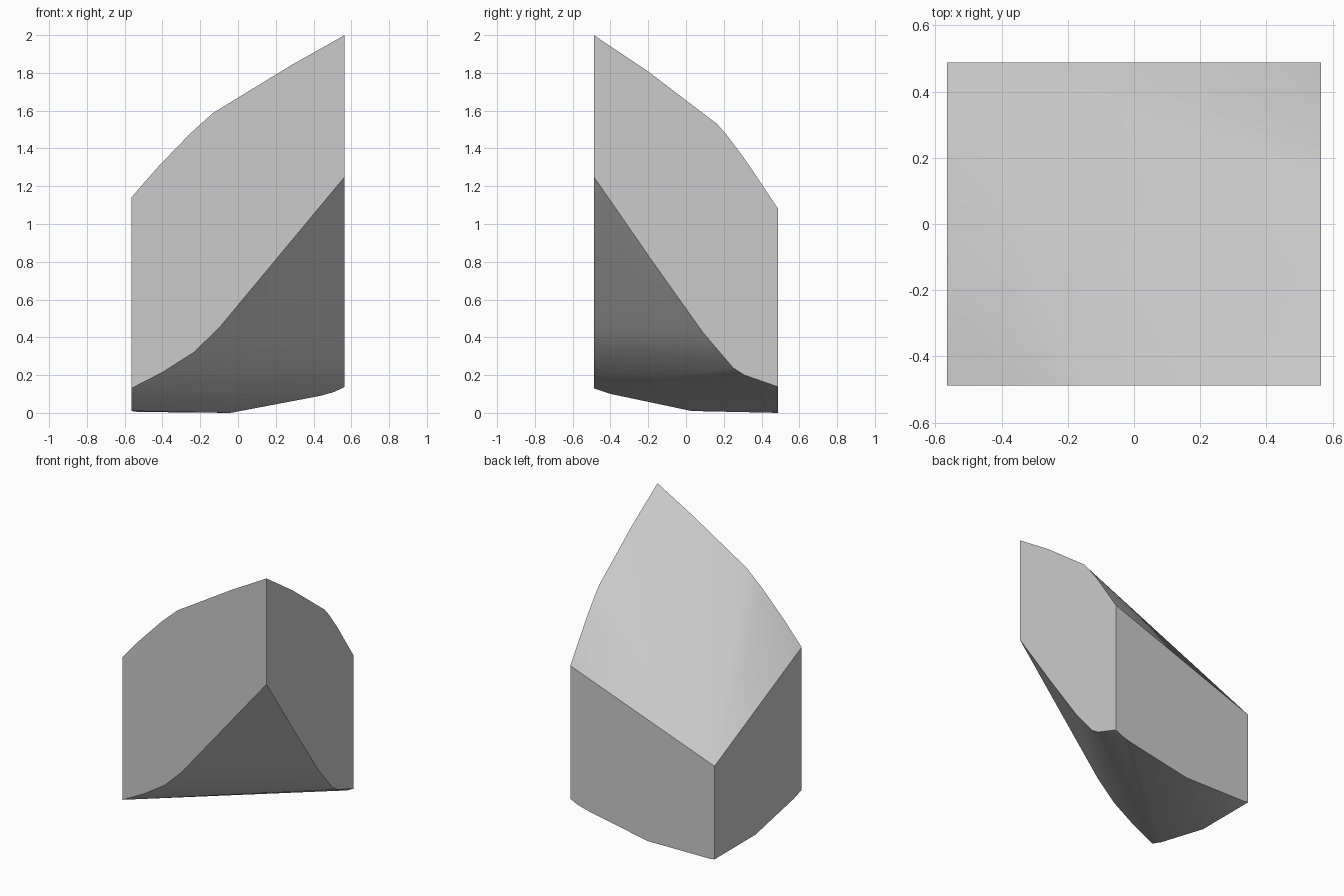
import bpy, bmesh, math

cube = bpy.data.objects.get("Cube")
if cube:
    bpy.data.objects.remove(cube, do_unlink=True)

X, Y = 0.565, 0.488  # half width and half depth

# Outlines on the four upright sides: (position along side, height)
front_edge = [(-X, 1.14), (-0.43, 1.295), (-0.254, 1.478), (-0.132, 1.588), (0.286, 1.843), (X, 2.0),
              (-X, 0.13), (-0.4, 0.215), (-0.235, 0.32), (-0.1, 0.45), (X, 1.25)]
right_edge = [(-0.2, 1.807), (0.164, 1.53), (0.21, 1.478), (0.307, 1.35), (Y, 1.08),
              (-0.18, 0.805), (0.09, 0.425), (0.25, 0.238), (0.31, 0.2), (Y, 0.138)]
back_edge = [(-X, 0.67), (-X, 0.01), (-0.53, 0.005), (-0.04, 0.0), (0.434, 0.09), (0.51, 0.111)]
left_edge = [(-0.397, 0.1), (0.03, 0.01)]

points = [(x, -Y, z) for x, z in front_edge]
points += [(X, y, z) for y, z in right_edge]
points += [(x, Y, z) for x, z in back_edge]
points += [(-X, y, z) for y, z in left_edge]

# Wrap the outlines into one convex block
bm = bmesh.new()
for p in points:
    bm.verts.new(p)
bmesh.ops.convex_hull(bm, input=bm.verts[:])
bmesh.ops.delete(bm, geom=[v for v in bm.verts if not v.link_faces], context="VERTS")
bmesh.ops.dissolve_limit(bm, angle_limit=math.radians(0.5), verts=bm.verts[:], edges=bm.edges[:])
bmesh.ops.recalc_face_normals(bm, faces=bm.faces[:])
mesh = bpy.data.meshes.new("stone_shard")
bm.to_mesh(mesh)
bm.free()

shard = bpy.data.objects.new("stone_shard", mesh)
bpy.context.collection.objects.link(shard)

# Single plain grey
grey = bpy.data.materials.new("light_grey")
grey.use_nodes = True
colour = (0.6, 0.6, 0.6, 1)
grey.diffuse_color = colour
grey.node_tree.nodes["Principled BSDF"].inputs["Base Color"].default_value = colour
mesh.materials.append(grey)

# Soft top and underside, crisp borders
bpy.ops.object.select_all(action="DESELECT")
shard.select_set(True)
bpy.context.view_layer.objects.active = shard
bpy.ops.object.shade_smooth_by_angle(angle=math.radians(30))
